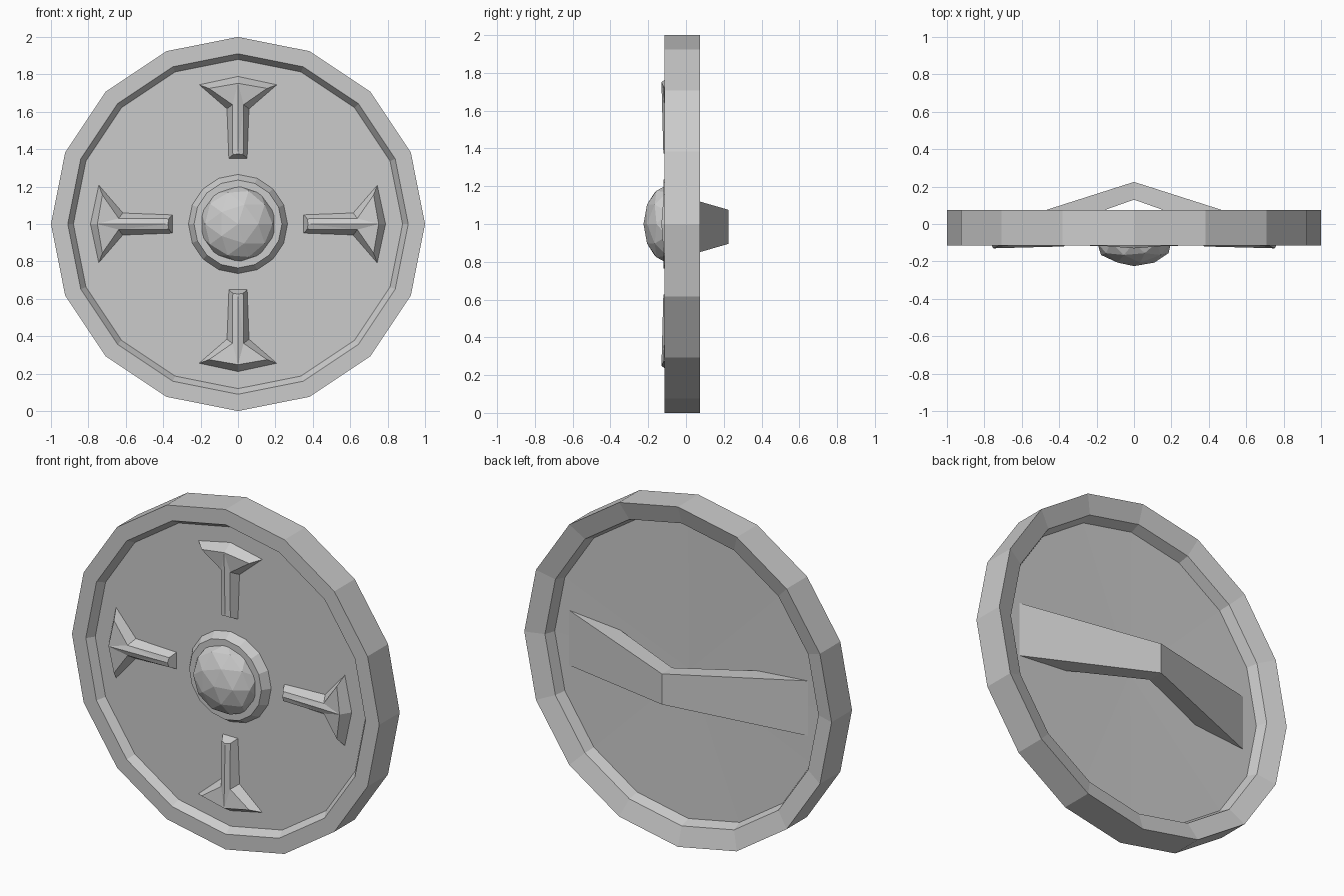
import bpy, bmesh, math
from mathutils import Matrix, Vector

if "Cube" in bpy.data.objects:
    bpy.data.objects.remove(bpy.data.objects["Cube"])

CENTRE = Vector((0, 0, 1))


def finish(bm, name):
    bmesh.ops.recalc_face_normals(bm, faces=bm.faces[:])
    mesh = bpy.data.meshes.new(name)
    bm.to_mesh(mesh)
    bm.free()
    obj = bpy.data.objects.new(name, mesh)
    bpy.context.collection.objects.link(obj)
    return obj


def lathe(name, profile, sides=16):
    """Turn an (r, y) profile around the y axis through the shield centre."""
    bm = bmesh.new()
    rings = []
    for r, y in profile:
        count = 1 if r == 0 else sides
        rings.append([bm.verts.new(CENTRE + Vector((
            r * math.cos(2 * math.pi * i / sides), y,
            r * math.sin(2 * math.pi * i / sides)))) for i in range(count)])
    for a, b in zip(rings, rings[1:]):
        for i in range(sides):
            j = (i + 1) % sides
            quad = [a[i % len(a)], a[j % len(a)], b[j % len(b)], b[i % len(b)]]
            bm.faces.new(list(dict.fromkeys(quad)))
    return finish(bm, name)


# Shield disc: recessed front panel, thick rim, hollow back
lathe("shield_disc", [(0, -.07), (.88, -.07), (.91, -.115), (1, -.115),
                      (1, .075), (.89, .04), (.87, -.022), (0, -.035)])

# Raised ring carrying the boss
lathe("boss_ring", [(0, -.06), (.265, -.06), (.265, -.07), (.235, -.118), (0, -.118)])

# Faceted central boss
bm = bmesh.new()
bmesh.ops.create_icosphere(bm, subdivisions=2, radius=1)
bmesh.ops.transform(bm, verts=bm.verts[:], matrix=Matrix.Translation((0, -.1, 1))
                    @ Matrix.Diagonal((.207, .125, .207, 1))
                    @ Matrix.Rotation(math.pi / 2, 4, 'X'))
bmesh.ops.bisect_plane(bm, geom=bm.verts[:] + bm.edges[:] + bm.faces[:],
                       plane_co=(0, -.1, 1), plane_no=(0, 1, 0), clear_outer=True)
finish(bm, "central_boss")


def emblem(name, angle):
    """Flared arm: foot outline, smaller crown outline, ridge along the middle."""
    foot = [(.05, .35), (.06, .615), (.21, .745), (0, .79)]
    crown = [(.028, .37, -.112), (.03, .638, -.115), (.155, .725, -.118), (0, .752, -.13)]
    low = [(x, -.068, z) for x, z in foot]
    high = [(x, y, z) for x, z, y in crown]
    bm = bmesh.new()
    rot = Matrix.Rotation(angle, 3, 'Y')

    def loop(pts):
        full = pts + [(-x, y, z) for x, y, z in reversed(pts[:-1])]
        return [bm.verts.new(CENTRE + rot @ Vector(p)) for p in full]

    a, b = loop(low), loop(high)
    n = len(a)
    for i in range(n):
        j = (i + 1) % n
        if j:
            bm.faces.new((a[i], a[j], b[j], b[i]))
    end = bm.verts.new(CENTRE + rot @ Vector((0, -.12, .375)))
    bm.faces.new((a[6], a[0], b[0], end, b[6]))
    for e, nk, t in ((0, 1, 2), (6, 5, 4)):
        bm.faces.new((b[3], b[t], b[nk]))
        bm.faces.new((b[3], b[nk], end))
        bm.faces.new((end, b[nk], b[e]))
    bm.faces.new(a)
    finish(bm, name)


# Four emblem arms
for k, side in enumerate(("top", "right", "bottom", "left")):
    emblem("emblem_" + side, k * math.pi / 2)

# Bent grip on the back, tapering towards the middle
bm = bmesh.new()
sections = []
for x_out, y_out, x_in, y_in in ((-.78, -.024, -.46, -.032), (0, .225, 0, .13),
                                 (.78, -.024, .46, -.032)):
    pts = []
    for x, y, s in ((x_out, y_out, 1), (x_out, y_out, -1), (x_in, y_in, -1), (x_in, y_in, 1)):
        half = .09 + .072 * abs(x) / .78
        pts.append(bm.verts.new((x, y, .985 + s * half)))
    sections.append(pts)
for a, b in zip(sections, sections[1:]):
    for i in range(4):
        j = (i + 1) % 4
        bm.faces.new((a[i], a[j], b[j], b[i]))
bm.faces.new(sections[0])
bm.faces.new(sections[-1])
finish(bm, "back_handle")
